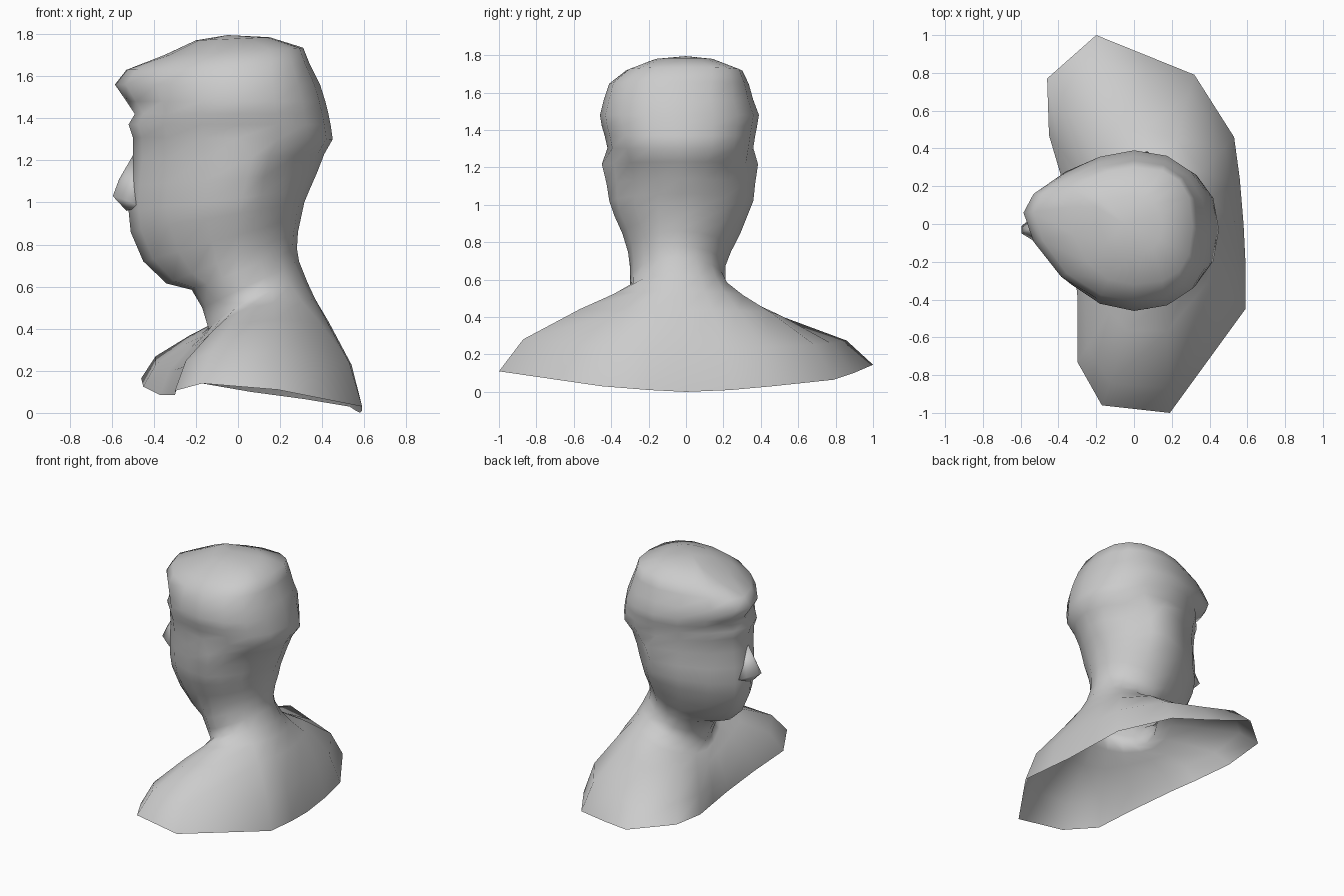
import bpy, bmesh, math
from mathutils import Vector

N = 16

# open hem of the shoulders, counter-clockwise from the back (+x)
hem = [Vector(p) for p in [
    (.58, 0, 0), (.56, .24, .01), (.53, .46, .03), (.32, .79, .065),
    (.06, .895, .10), (-.2, 1, .145), (-.46, .77, .165), (-.45, .47, .125),
    (-.37, .2, .085), (-.34, 0, .085), (-.30, -.38, .085), (-.3, -.73, .105),
    (-.17, -.96, .14), (.19, -1, .11), (.59, -.45, .03), (.59, -.2, .01)]]

# neck and head sections:
# z front, z back, x front, x back, y min, y max, front taper, back taper, ear
sections = [
    (.40, .62, -.14, .33, -.30, .24, 1.1, 1, 0),
    (.50, .72, -.17, .29, -.30, .21, 1.1, 1, 0),
    (.585, .78, -.22, .28, -.30, .21, 1.15, 1, 0),
    (.615, .86, -.34, .285, -.31, .24, 1.3, 1, 0),
    (.72, .93, -.45, .30, -.34, .29, 1.35, 1.05, 0),
    (.86, 1.0, -.51, .315, -.385, .33, 1.3, 1.1, 0),
    (.96, 1.06, -.52, .34, -.40, .35, 1.25, 1.15, .01),
    (1.08, 1.14, -.515, .375, -.405, .35, 1.22, 1.15, .02),
    (1.20, 1.23, -.50, .41, -.415, .35, 1.2, 1.05, .035),
    (1.31, 1.30, -.50, .45, -.42, .36, 1.15, .88, 0),
    (1.37, 1.37, -.52, .44, -.435, .37, 1.15, .88, 0),
    (1.42, 1.42, -.49, .43, -.45, .38, 1.1, .9, 0),
    (1.48, 1.48, -.53, .415, -.46, .39, 1.12, .9, 0),
    (1.56, 1.56, -.585, .39, -.44, .36, 1.2, .9, 0),
    (1.63, 1.66, -.53, .34, -.41, .335, 1.15, .8, 0),
    (1.70, 1.735, -.35, .31, -.32, .30, 1.0, .75, 0)]
sections.append((1.77, 1.785, -.2, .15, -.17, .15, 1, .9, 0))


def section(zf, zb, xf, xb, y0, y1, ef, eb, ear):
    cx = min(xb - .2, max(xf + .2, .0)) if xb - xf > .4 else (xf + xb) / 2
    cy = (y0 + y1) / 2
    skew = .1 if zf > 1.45 else 0      # hair tip swings to one side
    ring = []
    for i in range(N):
        t = 2 * math.pi * i / N
        c, s = math.cos(t), math.sin(t)
        e = eb if c > 0 else ef
        cc = math.copysign(abs(c) ** e, c)
        ss = math.copysign(abs(s) ** e, s)
        x = cx + cc * ((xb - cx) if c > 0 else (cx - xf))
        y = cy + ss * (y1 - y0) / 2 + skew * max(0, -c) ** 4
        z = zf + (zb - zf) * (x - xf) / (xb - xf)
        if zf < .45:
            z += .05 * s * s
        if i in (4, 12):               # ear bump
            y += math.copysign(ear, s)
            x += ear * 2
        ring.append(Vector((x, y, z)))
    return ring


def finish(name, bm):
    bmesh.ops.recalc_face_normals(bm, faces=bm.faces[:])
    for f in bm.faces:
        f.smooth = True
    me = bpy.data.meshes.new(name)
    bm.to_mesh(me)
    bm.free()
    ob = bpy.data.objects.new(name, me)
    bpy.context.collection.objects.link(ob)
    return ob


# bust shell: hem, rounded shoulders, neck, face and hair as one loft
rings = [section(*s) for s in sections]
neck = rings[0]


def blend(txy, tz):
    return [Vector((a.x + (b.x - a.x) * txy, a.y + (b.y - a.y) * txy,
                    a.z + (b.z - a.z) * tz)) for a, b in zip(hem, neck)]


rings = [hem, blend(.18, .36), blend(.6, .7), blend(.85, .87)] + rings
bm = bmesh.new()
vr = [[bm.verts.new(p) for p in r] for r in rings]
for a, b in zip(vr, vr[1:]):
    for i in range(N):
        j = (i + 1) % N
        bm.faces.new((a[i], a[j], b[j], b[i]))
top = bm.verts.new((-.05, 0, 1.795))
for i in range(N):
    bm.faces.new((vr[-1][i], vr[-1][(i + 1) % N], top))
finish("bust", bm)

# nose wedge, sunk into the face
bm = bmesh.new()
for p in [(-.49, -.03, 1.24), (-.515, -.03, 1.18), (-.565, -.03, 1.11),
          (-.595, -.05, 1.03), (-.595, -.01, 1.03), (-.53, -.03, .96),
          (-.46, -.12, .98), (-.46, .07, .98), (-.40, -.03, 1.08),
          (-.53, -.09, 1.01), (-.53, .04, 1.01)]:
    bm.verts.new(p)
bmesh.ops.convex_hull(bm, input=bm.verts[:])
finish("nose", bm)
